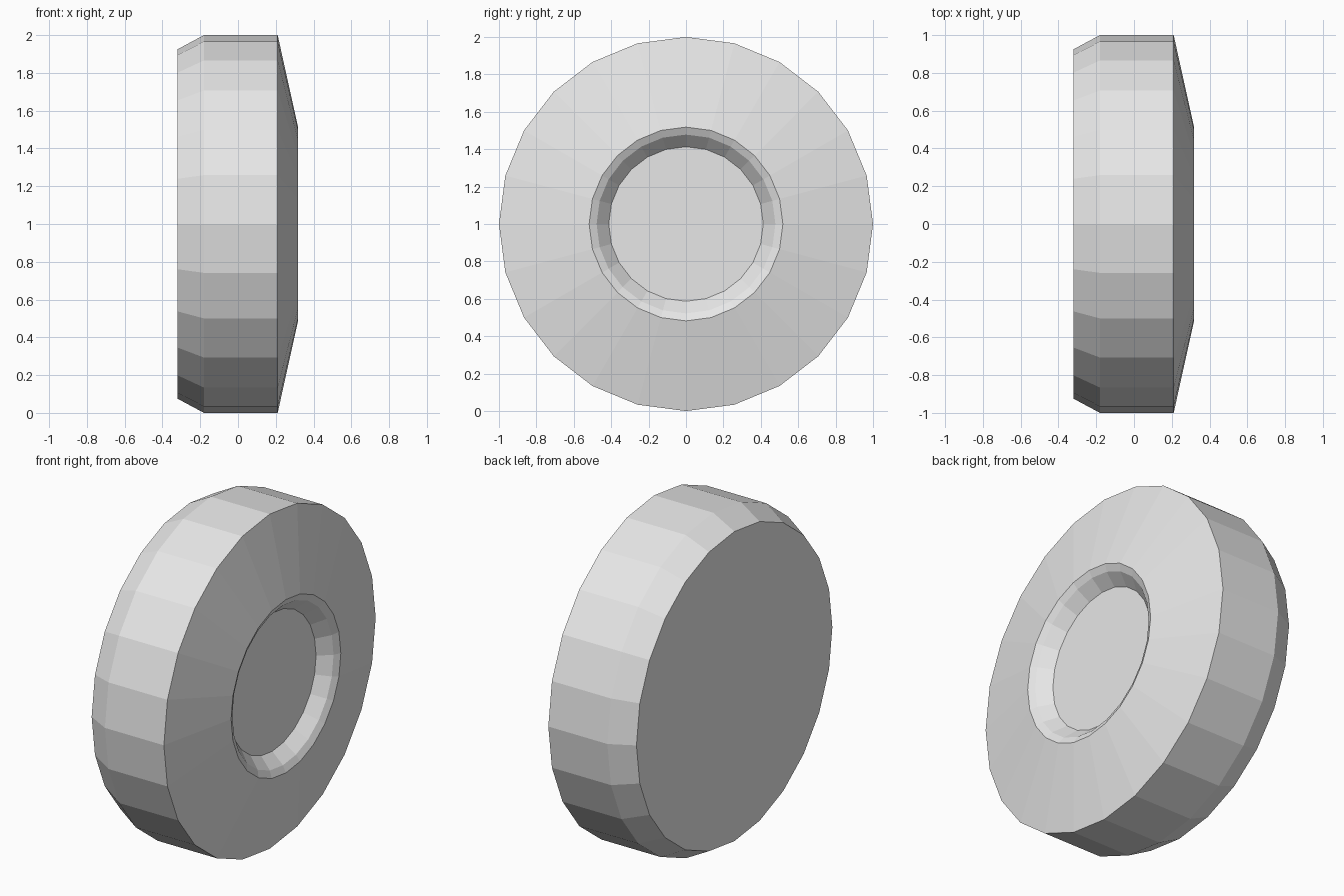
import bpy
import bmesh
from math import cos, sin, tau

if "Cube" in bpy.data.objects:
    bpy.data.objects.remove(bpy.data.objects["Cube"])

SIDES = 24

# Single grey material
grey = bpy.data.materials.new("light grey")
grey.use_nodes = True
colour = (0.8, 0.8, 0.8, 1.0)
grey.diffuse_color = colour
grey.node_tree.nodes["Principled BSDF"].inputs["Base Color"].default_value = colour

# Wheel outline as (x, radius): back bevel, tread, sloped face, lip, hub recess
profile = [
    (-0.32, 0.925),
    (-0.18, 1.0),
    (0.21, 1.0),
    (0.317, 0.518),
    (0.297, 0.478),
    (0.227, 0.413),
]

# Sweep the outline around the x axis and cap both ends
bm = bmesh.new()
rings = [
    [bm.verts.new((x, r * cos(tau * i / SIDES), 1 + r * sin(tau * i / SIDES)))
     for i in range(SIDES)]
    for x, r in profile
]
for a, b in zip(rings, rings[1:]):
    for i in range(SIDES):
        j = (i + 1) % SIDES
        bm.faces.new((a[i], a[j], b[j], b[i]))
bm.faces.new(rings[0])
bm.faces.new(rings[-1])
bmesh.ops.recalc_face_normals(bm, faces=bm.faces)

mesh = bpy.data.meshes.new("wheel")
bm.to_mesh(mesh)
bm.free()
mesh.materials.append(grey)
wheel = bpy.data.objects.new("wheel", mesh)
bpy.context.collection.objects.link(wheel)
